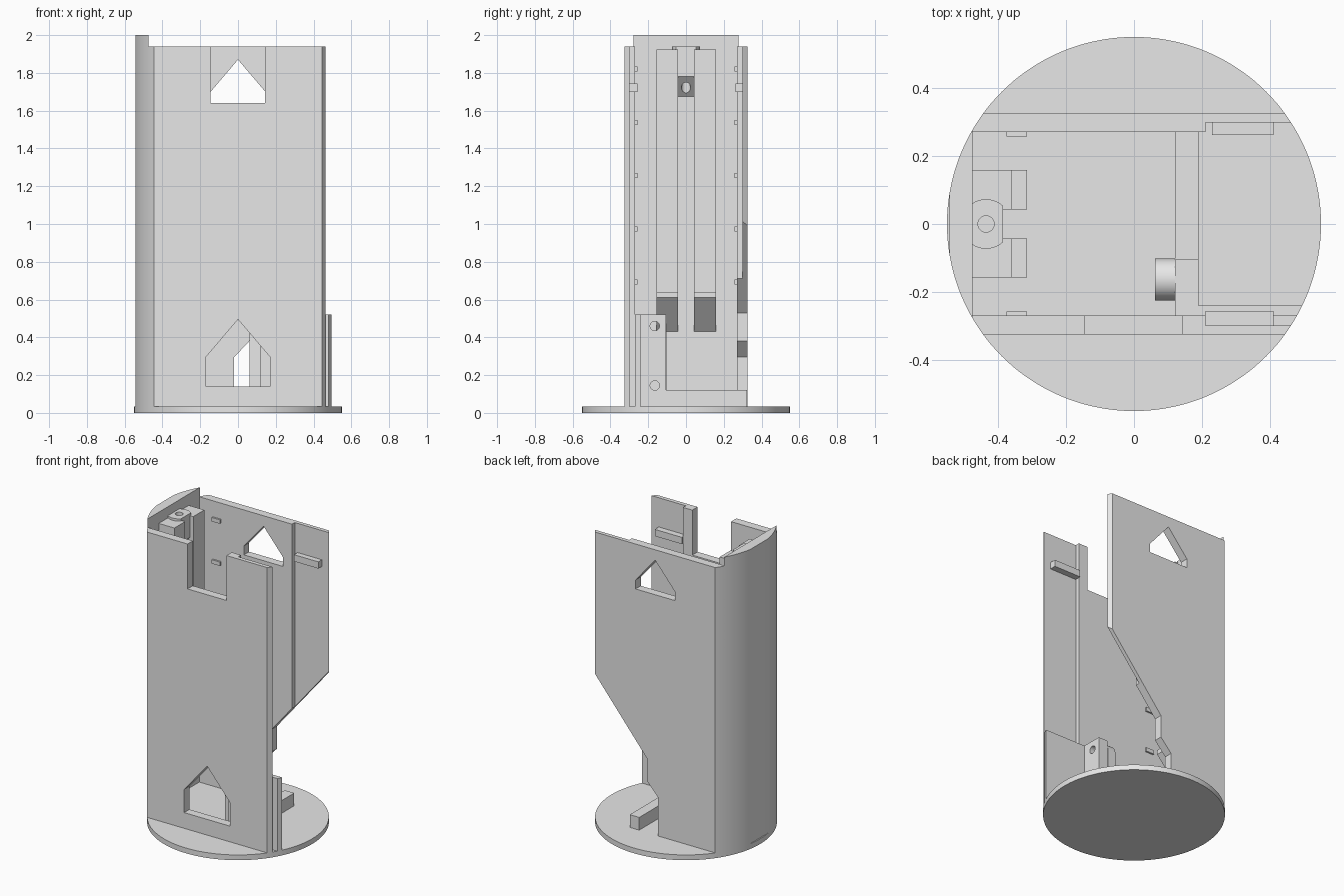
import bpy, bmesh, math
from mathutils import Vector

if "Cube" in bpy.data.objects:
    bpy.data.objects.remove(bpy.data.objects["Cube"])

grey = bpy.data.materials.new("plain grey")
grey.use_nodes = True
grey.diffuse_color = (0.8, 0.8, 0.8, 1)
grey.node_tree.nodes["Principled BSDF"].inputs["Base Color"].default_value = (0.8, 0.8, 0.8, 1)

R, FLOOR, TOP = 0.55, 0.035, 1.94


def prism(name, pts, axis, a, b):
    """Extrude a 2D outline along an axis; y outlines are (x, z), x are (y, z), z are (x, y)."""
    def place(p, t):
        return {"x": (t, p[0], p[1]), "y": (p[0], t, p[1]), "z": (p[0], p[1], t)}[axis]
    bm = bmesh.new()
    face = bm.faces.new([bm.verts.new(place(p, a)) for p in pts])
    ext = bmesh.ops.extrude_face_region(bm, geom=[face])
    moved = [v for v in ext["geom"] if isinstance(v, bmesh.types.BMVert)]
    bmesh.ops.translate(bm, verts=moved, vec=Vector(place((0, 0), b - a)))
    bmesh.ops.recalc_face_normals(bm, faces=bm.faces[:])
    mesh = bpy.data.meshes.new(name)
    bm.to_mesh(mesh)
    bm.free()
    mesh.materials.append(grey)
    ob = bpy.data.objects.new(name, mesh)
    bpy.context.collection.objects.link(ob)
    return ob


def box(name, x, y, z):
    return prism(name, [(x[0], y[0]), (x[1], y[0]), (x[1], y[1]), (x[0], y[1])], "z", *z)


def arc(cx, cy, r, start, end, n):
    angles = [math.radians(start + (end - start) * i / n) for i in range(n + 1)]
    return [(cx + r * math.cos(t), cy + r * math.sin(t)) for t in angles]


def circle(cx, cy, r, n):
    return arc(cx, cy, r, 0, 360, n)[:-1]


def boolean(ob, tool, operation="DIFFERENCE"):
    """Apply a boolean and remove the helper."""
    tool.hide_render = True
    mod = ob.modifiers.new("cut", "BOOLEAN")
    mod.operation, mod.solver, mod.object = operation, "EXACT", tool
    bpy.context.view_layer.objects.active = ob
    bpy.ops.object.modifier_apply(modifier=mod.name)
    bpy.data.objects.remove(tool)


def clip(ob):
    boolean(ob, prism("clip_helper", circle(0, 0, R, 144), "z", -1, 3), "INTERSECT")


def gable(half, base, shoulder, apex):
    return [(-half, base), (half, base), (half, shoulder), (0, apex), (-half, shoulder)]


parts = []

# Round base
parts.append(prism("base", circle(0, 0, R, 144), "z", 0, FLOOR))

# Curved side wall, flat on the inside
curved = box("curved_wall", (-0.542, -0.475), (-0.4, 0.4), (FLOOR, 2.0))
clip(curved)
parts.append(curved)

# Front wall: notch at the top, gabled window below, thinner open end
front = prism("front_wall", [(-0.6, FLOOR), (0.6, FLOOR), (0.6, TOP), (0.142, TOP), (0.142, 1.64),
                             (-0.145, 1.64), (-0.145, TOP), (-0.6, TOP)], "y", -0.325, -0.269)
boolean(front, prism("window_helper", gable(0.17, 0.14, 0.295, 0.495), "y", -0.5, -0.1))
boolean(front, box("recess_helper", (0.21, 0.8), (-0.298, -0.1), (-1, 3)))
clip(front)
parts.append(front)

# Back wall: slanted lower cutout, gabled window above, thinner open end
back = prism("back_wall", [(-0.6, FLOOR), (-0.02, FLOOR), (-0.02, 0.295), (0.06, 0.38), (0.06, 0.53),
                           (0.6, 1.18), (0.6, TOP), (-0.6, TOP)], "y", 0.27, 0.325)
boolean(back, prism("window_helper", gable(0.145, 1.64, 1.70, 1.87), "y", 0.1, 0.5))
boolean(back, box("recess_helper", (0.21, 0.8), (0.1, 0.299), (-1, 3)))
clip(back)
parts.append(back)

# Small ledges near the top of the thin wall ends
parts.append(box("front_ledge", (0.21, 0.41), (-0.299, -0.256), (1.70, 1.745)))
parts.append(box("back_ledge", (0.23, 0.41), (0.262, 0.30), (1.70, 1.745)))

# Rows of pegs on the inner walls
for i in range(5):
    z = 1.82 - i * 0.282
    for side, label in ((-1, "front"), (1, "back")):
        y = sorted((side * 0.258, side * 0.275))
        parts.append(box(f"{label}_peg_{i + 1}", (-0.375, -0.315), y, (z - 0.013, z + 0.013)))

# Twin rails on the curved wall, each with a sloped foot
for label, y0, y1 in (("front", -0.157, -0.043), ("back", 0.043, 0.159)):
    parts.append(prism(f"{label}_rail", [(-0.48, 0.425), (-0.315, 0.61), (-0.315, 0.64), (-0.36, 0.64),
                                         (-0.36, 1.925), (-0.48, 1.925)], "y", y0, y1))

# Drilled bracket between the rails with a sloped underside
bracket = prism("bracket", [(-0.48, 1.67), (-0.385, 1.78), (-0.385, TOP), (-0.48, TOP)],
                "y", -0.073, 0.073)
boolean(bracket, prism("round_helper", circle(-0.435, 0, 0.073, 48), "z", 1, 3), "INTERSECT")
boolean(bracket, prism("hole_helper", circle(-0.435, 0, 0.024, 32), "z", 1, 3))
parts.append(bracket)

# Floor bar and upright post
post = prism("post_and_floor_bar", [(-0.27, FLOOR), (0.322, FLOOR), (0.322, 0.12), (-0.105, 0.12),
                                    (-0.105, 0.52), (-0.27, 0.52)], "x", 0.12, 0.19)
for z in (0.46, 0.145):
    boolean(post, prism("hole_helper", circle(-0.165, z, 0.025, 32), "x", 0.1, 0.3))
parts.append(post)

# Round-topped boss behind the post
boss = prism("boss", [(-0.102, FLOOR)] + arc(-0.1635, 0.455, 0.0615, 0, 180, 24) + [(-0.225, FLOOR)],
             "x", 0.062, 0.12)
boolean(boss, prism("hole_helper", circle(-0.165, 0.46, 0.025, 32), "x", 0, 0.3))
parts.append(boss)

# Low inner panel
panel = box("inner_panel", (0.12, 0.6), (-0.27, -0.24), (FLOOR, 0.52))
clip(panel)
parts.append(panel)

# Smooth the round surfaces, keep edges sharp
bpy.ops.object.select_all(action="DESELECT")
for ob in parts:
    ob.select_set(True)
bpy.context.view_layer.objects.active = parts[0]
bpy.ops.object.shade_smooth_by_angle(angle=math.radians(30))
